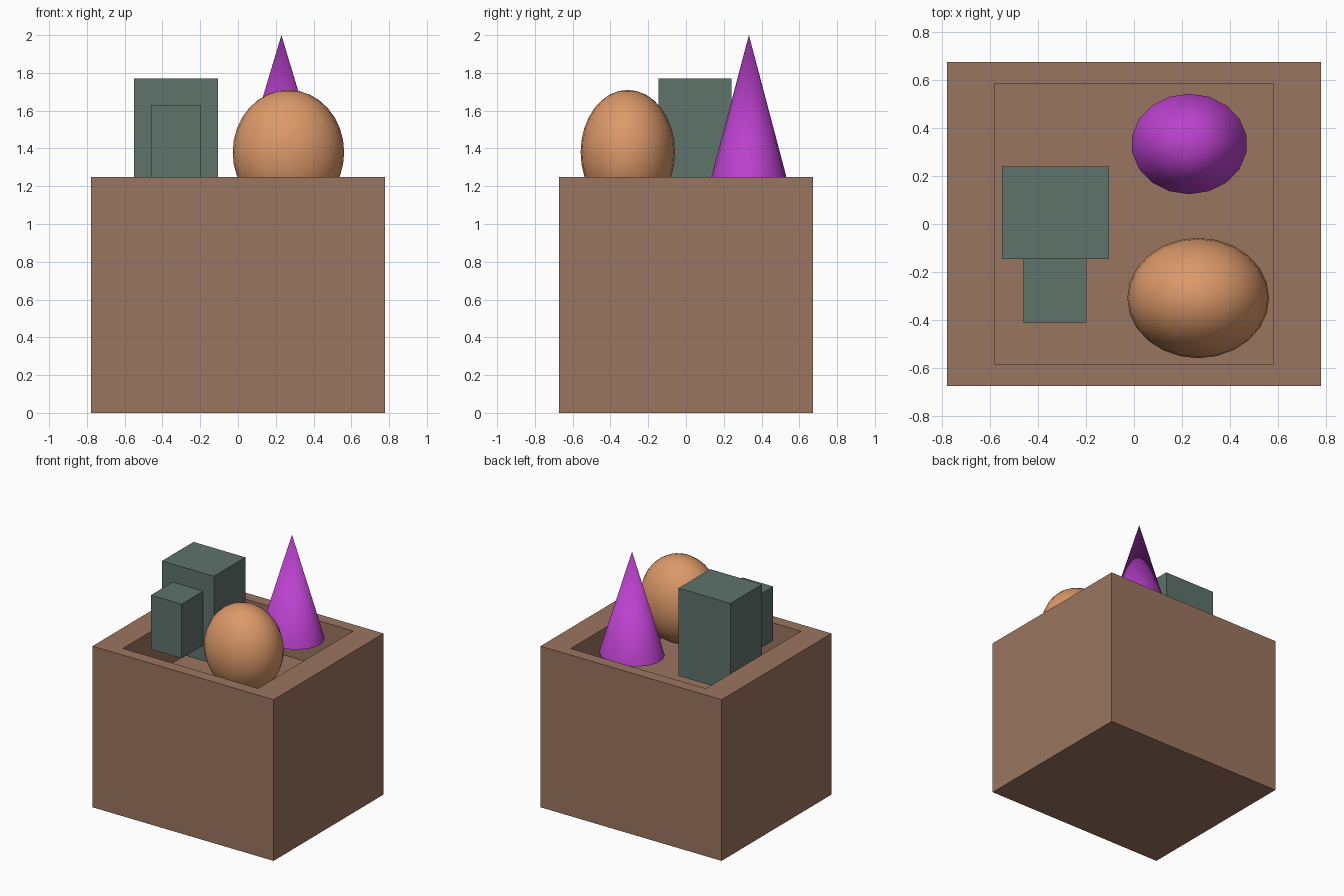
import bpy, bmesh
from mathutils import Matrix, Vector

if "Cube" in bpy.data.objects:
    bpy.data.objects.remove(bpy.data.objects["Cube"])


def material(name, rgb):
    lin = [(c / 255 / 12.92) if c < 11 else ((c / 255 + 0.055) / 1.055) ** 2.4 for c in rgb]
    m = bpy.data.materials.new(name)
    m.diffuse_color = (*lin, 1)
    m.use_nodes = True
    m.node_tree.nodes["Principled BSDF"].inputs["Base Color"].default_value = m.diffuse_color
    return m


brown = material("brown", (154, 117, 95))
green = material("grey_green", (94, 115, 107))
orange = material("soft_orange", (220, 153, 105))
purple = material("purple", (187, 65, 206))


def add_object(name, bm, mat):
    bmesh.ops.recalc_face_normals(bm, faces=bm.faces)
    me = bpy.data.meshes.new(name)
    bm.to_mesh(me)
    bm.free()
    me.materials.append(mat)
    ob = bpy.data.objects.new(name, me)
    bpy.context.collection.objects.link(ob)
    return ob


def block(bm, lo, hi):
    lo, hi = Vector(lo), Vector(hi)
    mat = Matrix.Translation((lo + hi) / 2) @ Matrix.Diagonal((*(hi - lo), 1))
    return bmesh.ops.create_cube(bm, size=1, matrix=mat)["verts"]


def smooth(ob):
    bpy.ops.object.select_all(action='DESELECT')
    ob.select_set(True)
    bpy.context.view_layer.objects.active = ob
    bpy.ops.object.shade_smooth_by_angle(angle=0.7)


# Open crate: inset the top for the rim, then push the opening down
bm = bmesh.new()
block(bm, (-0.777, -0.673, 0), (0.777, 0.673, 1.25))
bm.normal_update()
top = max(bm.faces, key=lambda f: f.calc_center_median().z)
bmesh.ops.inset_individual(bm, faces=[top], thickness=0.1)
for v in top.verts:
    v.co.x = 0.58 if v.co.x > 0 else -0.58
    v.co.y = 0.585 if v.co.y > 0 else -0.582
floor = bmesh.ops.extrude_discrete_faces(bm, faces=[top])["faces"][0]
bmesh.ops.translate(bm, verts=floor.verts, vec=(0, 0, -0.345))
add_object("crate", bm, brown)

# Two blocks inside the crate
for name, lo, hi in (("large_block", (-0.55, -0.146, 1.09), (-0.105, 0.24, 1.77)),
                     ("small_block", (-0.46, -0.41, 1.21), (-0.197, -0.146, 1.63))):
    bm = bmesh.new()
    block(bm, lo, hi)
    add_object(name, bm, green)

# Egg-shaped ball
bm = bmesh.new()
bmesh.ops.create_uvsphere(bm, u_segments=24, v_segments=16, radius=1,
                          matrix=Matrix.Translation((0.267, -0.308, 1.38)) @ Matrix.Diagonal((0.295, 0.25, 0.33, 1)))
smooth(add_object("ball", bm, orange))

# Cone
bm = bmesh.new()
bmesh.ops.create_cone(bm, cap_ends=True, segments=18, radius1=1, radius2=0, depth=1,
                      matrix=Matrix.Translation((0.23, 0.333, 1.605)) @ Matrix.Diagonal((0.241, 0.209, 0.79, 1)))
bmesh.ops.remove_doubles(bm, verts=bm.verts, dist=0.0001)
smooth(add_object("cone", bm, purple))
